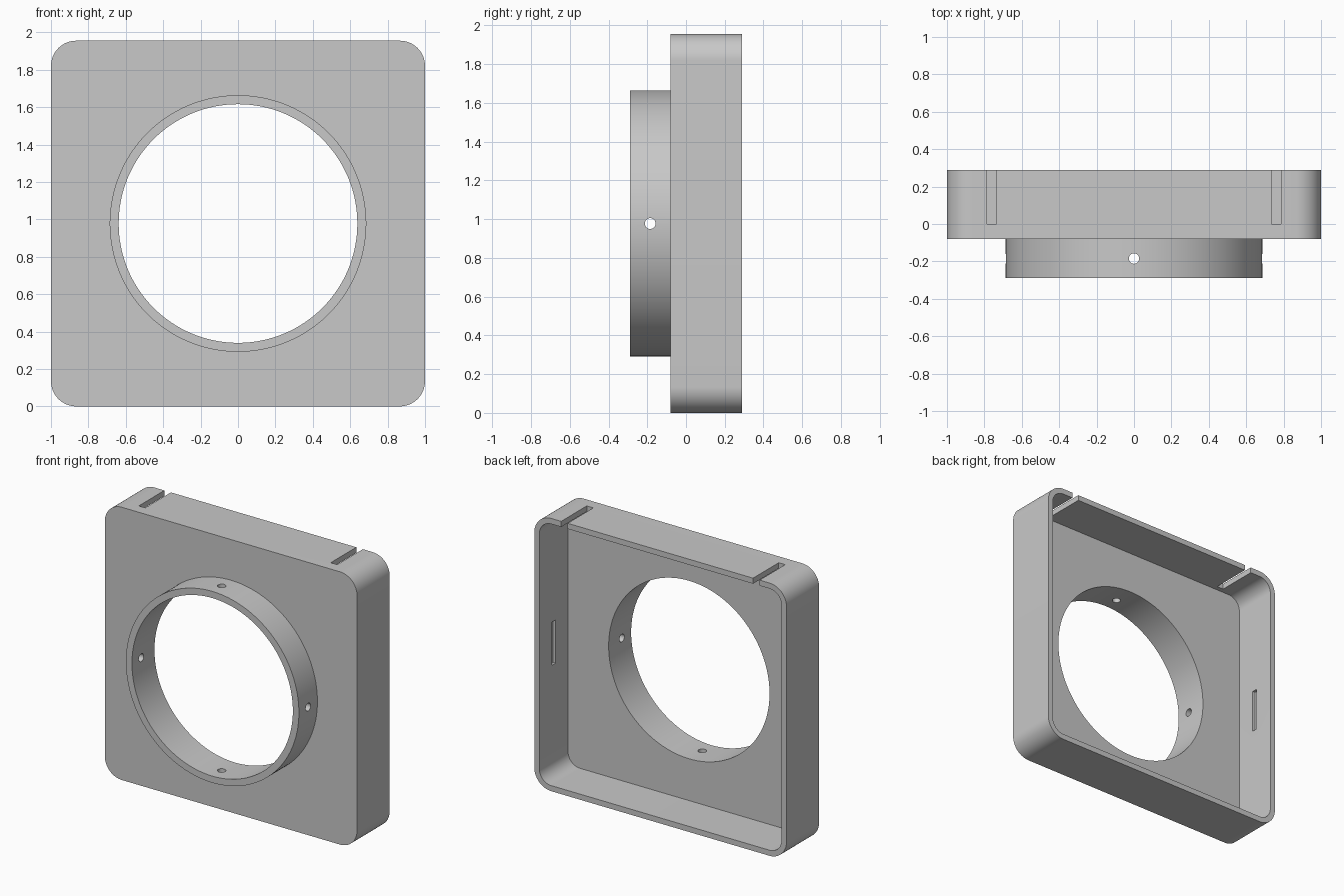
import bpy, bmesh, math
from mathutils import Matrix, Vector

old = bpy.data.objects.get("Cube")
if old:
    bpy.data.objects.remove(old, do_unlink=True)

HEIGHT = 1.955
MID = HEIGHT / 2
WALL = 0.04
FRONT, FACE, BACK = -0.29, -0.08, 0.29
OVER = 0.1  # cutter overshoot

grey = bpy.data.materials.new("plain grey")
grey.use_nodes = True
colour = (0.58, 0.58, 0.58, 1)
grey.diffuse_color = colour
grey.node_tree.nodes["Principled BSDF"].inputs["Base Color"].default_value = colour


def finish(name, bm):
    bmesh.ops.recalc_face_normals(bm, faces=bm.faces)
    mesh = bpy.data.meshes.new(name)
    bm.to_mesh(mesh)
    bm.free()
    mesh.materials.append(grey)
    obj = bpy.data.objects.new(name, mesh)
    bpy.context.collection.objects.link(obj)
    return obj


def rounded_block(name, half_x, half_z, radius, y0, y1, steps=16):
    """Rounded rectangle in the xz plane, extruded along y."""
    bm = bmesh.new()
    ring = []
    for k, (sx, sz) in enumerate([(1, 1), (-1, 1), (-1, -1), (1, -1)]):
        for i in range(steps + 1):
            a = math.pi / 2 * (k + i / steps)
            ring.append(bm.verts.new((sx * (half_x - radius) + radius * math.cos(a), y0,
                                      MID + sz * (half_z - radius) + radius * math.sin(a))))
    face = bm.faces.new(ring)
    grown = bmesh.ops.extrude_face_region(bm, geom=[face])["geom"]
    verts = [v for v in grown if isinstance(v, bmesh.types.BMVert)]
    bmesh.ops.translate(bm, verts=verts, vec=(0, y1 - y0, 0))
    return finish(name, bm)


def cylinder(name, radius, centre, axis, length, sides):
    bm = bmesh.new()
    turn = Vector((0, 0, 1)).rotation_difference(Vector(axis)).to_matrix().to_4x4()
    bmesh.ops.create_cone(bm, cap_ends=True, segments=sides, radius1=radius, radius2=radius,
                          depth=length, matrix=Matrix.Translation(centre) @ turn)
    return finish(name, bm)


def box(name, low, high):
    low, high = Vector(low), Vector(high)
    bm = bmesh.new()
    bmesh.ops.create_cube(bm, size=1, matrix=Matrix.Translation((low + high) / 2)
                          @ Matrix.Diagonal((high - low).to_4d()))
    return finish(name, bm)


def combine(target, tool, operation):
    mod = target.modifiers.new(operation.lower(), "BOOLEAN")
    mod.operation, mod.solver, mod.object = operation, "EXACT", tool
    bpy.context.view_layer.objects.active = target
    bpy.ops.object.modifier_apply(modifier=mod.name)
    bpy.data.objects.remove(tool, do_unlink=True)


# Open-backed housing with rounded corners
housing = rounded_block("housing", 1, MID, 0.135, FACE, BACK)
combine(housing, rounded_block("cavity", 1 - WALL, MID - WALL, 0.095,
                               FACE + 0.045, BACK + OVER), "DIFFERENCE")

# Round collar on the front, bored through
collar_back = FACE + 0.02
combine(housing, cylinder("collar", 0.686, (0, (FRONT + collar_back) / 2, MID), (0, 1, 0),
                          collar_back - FRONT, 128), "UNION")
combine(housing, cylinder("bore", 0.638, (0, FRONT, MID), (0, 1, 0), 1, 128), "DIFFERENCE")

# Four screw holes around the collar
for axis in ((1, 0, 0), (0, 0, 1)):
    combine(housing, cylinder("screw_hole", 0.028, (0, -0.185, MID), axis, 1.6, 24), "DIFFERENCE")

for side in (-1, 1):
    # Open slots through the top wall
    x0, x1 = sorted((side * 0.735, side * 0.787))
    combine(housing, box("top_slot", (x0, 0, HEIGHT - 0.1), (x1, BACK + OVER, HEIGHT + OVER)),
            "DIFFERENCE")
    # Shallow catch grooves inside the side walls
    x0, x1 = sorted((side * 0.9, side * 0.982))
    combine(housing, box("catch_groove", (x0, 0.105, MID - 0.155), (x1, 0.145, MID + 0.155)),
            "DIFFERENCE")

bpy.ops.object.select_all(action="DESELECT")
housing.select_set(True)
bpy.context.view_layer.objects.active = housing
bpy.ops.object.shade_smooth_by_angle(angle=math.radians(30))
